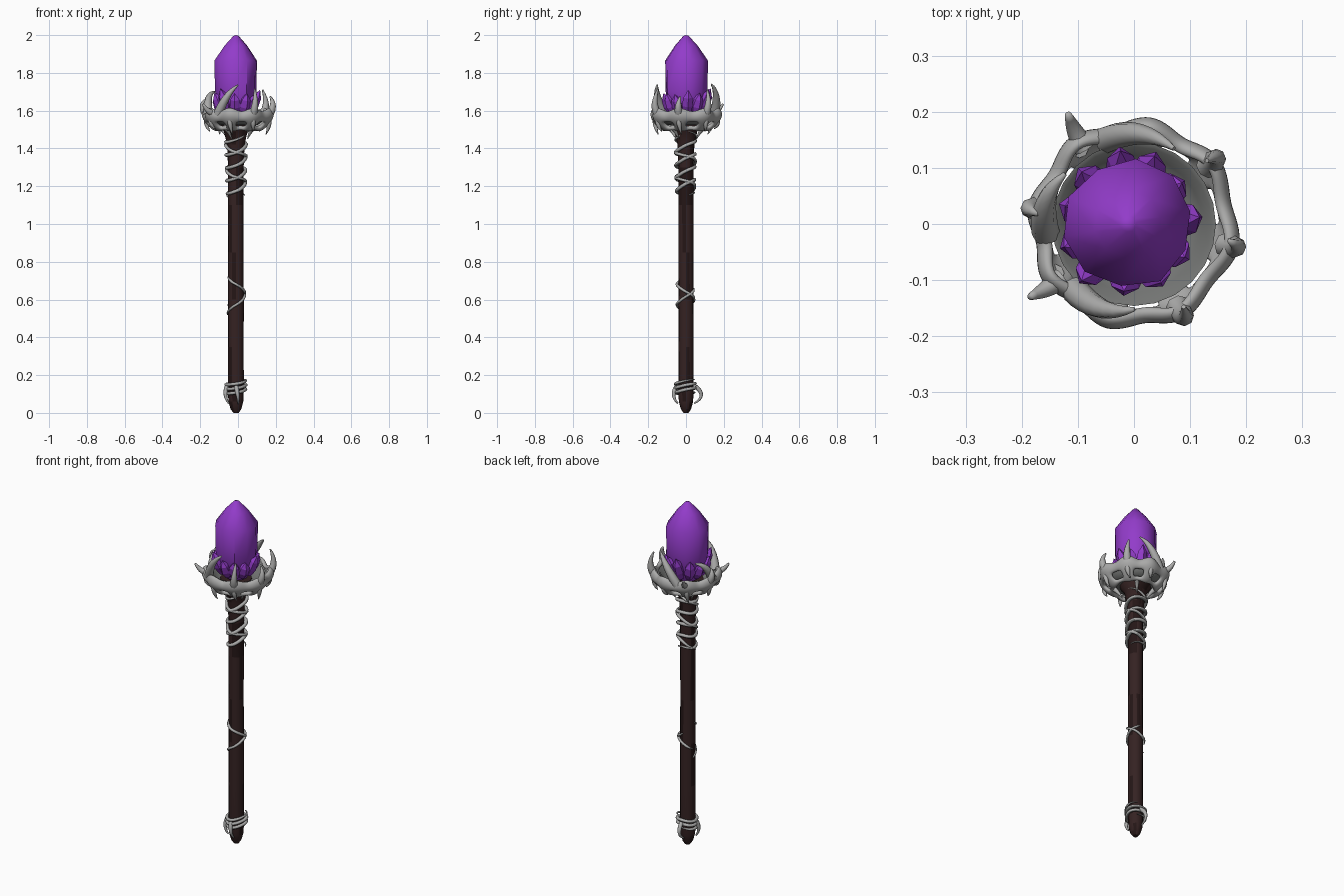
import bpy, bmesh, math, random
from mathutils import Vector, Matrix

if "Cube" in bpy.data.objects:
    bpy.data.objects.remove(bpy.data.objects["Cube"])

random.seed(4)
CX = -0.01  # axis of the staff


def material(name, rgb):
    m = bpy.data.materials.new(name)
    m.diffuse_color = (*rgb, 1)
    m.use_nodes = True
    m.node_tree.nodes["Principled BSDF"].inputs["Base Color"].default_value = m.diffuse_color
    return m


PURPLE = material("purple crystal", (0.29, 0.045, 0.59))
WOOD = material("dark wood", (0.035, 0.016, 0.016))
GRAIN = material("black wood grain", (0.018, 0.008, 0.008))
SILVER = material("grey metal", (0.41, 0.41, 0.405))
TARNISH = material("dark grey metal", (0.17, 0.175, 0.17))


def add_mesh(name, bm, mat, smooth=None, second=None, rule=None):
    """Second material goes on the faces picked by the rule."""
    bmesh.ops.recalc_face_normals(bm, faces=bm.faces)
    bm.normal_update()
    if rule:
        for f in bm.faces:
            f.material_index = int(rule(f))
    me = bpy.data.meshes.new(name)
    bm.to_mesh(me)
    bm.free()
    me.materials.append(mat)
    if second:
        me.materials.append(second)
    ob = bpy.data.objects.new(name, me)
    bpy.context.collection.objects.link(ob)
    if smooth:
        bpy.ops.object.select_all(action='DESELECT')
        bpy.context.view_layer.objects.active = ob
        ob.select_set(True)
        bpy.ops.object.shade_smooth_by_angle(angle=math.radians(smooth))
    return ob


def lathe(bm, rings, sides, jitter=0.0, mat=Matrix(), turn=0.0):
    """Closed stack of (radius, height) rings; radius 0 makes a point."""
    wob = [1 + random.uniform(-jitter, jitter) for _ in range(sides)]
    rows = []
    for r, z in rings:
        if r == 0:
            rows.append([bm.verts.new(mat @ Vector((0, 0, z)))] * sides)
            continue
        row = []
        for i in range(sides):
            a = 2 * math.pi * i / sides + turn
            row.append(bm.verts.new(mat @ Vector(
                (r * wob[i] * math.cos(a), r * wob[i] * math.sin(a), z))))
        rows.append(row)
    for lo, hi in zip(rows, rows[1:]):
        for i in range(sides):
            j = (i + 1) % sides
            vs = list(dict.fromkeys((lo[i], lo[j], hi[j], hi[i])))
            if len(vs) > 2:
                bm.faces.new(vs)
    for row in (rows[0], rows[-1]):
        if row[0] is not row[1]:
            bm.faces.new(row)


def tube(bm, pts, radii, sides=8):
    """Swept round strand with a radius per point."""
    pts = [Vector(p) for p in pts]
    prev, normal = None, None
    for k, p in enumerate(pts):
        t = (pts[min(k + 1, len(pts) - 1)] - pts[max(k - 1, 0)]).normalized()
        if normal is None:
            normal = t.orthogonal()
        normal = (normal - t * normal.dot(t)).normalized()
        side = t.cross(normal)
        row = []
        for i in range(sides):
            a = 2 * math.pi * i / sides
            row.append(bm.verts.new(p + radii[k] * (normal * math.cos(a) + side * math.sin(a))))
        if prev:
            for i in range(sides):
                j = (i + 1) % sides
                bm.faces.new((prev[i], prev[j], row[j], row[i]))
        else:
            bm.faces.new(row)
        prev = row
    bm.faces.new(prev)


def thorn(bm, a, b, c, r0, tip=0.002, steps=8):
    """Tapered spike along a quadratic curve a-b-c."""
    a, b, c = Vector(a), Vector(b), Vector(c)
    ts = [i / steps for i in range(steps + 1)]
    tube(bm, [a * (1 - t) ** 2 + b * 2 * t * (1 - t) + c * t * t for t in ts],
         [(r0 - tip) * (1 - t ** 1.6) + tip for t in ts])


def polar(deg, r, z):
    a = math.radians(deg)
    return (r * math.cos(a), r * math.sin(a), z)


# Wooden shaft: blunt tip, flared top, dark grain on scattered faces
bm = bmesh.new()
lathe(bm, [(0.014, 0.0), (0.028, 0.02), (0.039, 0.06), (0.042, 0.12), (0.041, 0.35),
           (0.042, 0.6), (0.040, 0.85), (0.041, 1.1), (0.041, 1.3), (0.046, 1.42),
           (0.062, 1.49), (0.085, 1.525), (0.085, 1.55)], 12, 0.05,
      Matrix.Translation((CX, 0, 0)))
add_mesh("shaft", bm, WOOD, 40, GRAIN, lambda f: random.random() < 0.2)

# Main crystal
bm = bmesh.new()
lathe(bm, [(0.06, 1.56), (0.09, 1.62), (0.111, 1.70), (0.114, 1.865), (0.06, 1.945),
           (0.014, 1.996), (0, 2.0)], 10, 0.03, Matrix.Translation((CX, 0, 0)), 0.2)
add_mesh("main_crystal", bm, PURPLE, 42)

# Small crystals fanned around the base
bm = bmesh.new()
for i in range(11):
    a = 2 * math.pi * i / 11 + random.uniform(-0.1, 0.1)
    length = random.uniform(0.11, 0.15)
    m = (Matrix.Translation((CX + 0.072 * math.cos(a), 0.072 * math.sin(a), 1.585))
         @ Matrix.Rotation(a, 4, 'Z') @ Matrix.Rotation(0.42, 4, 'Y'))
    lathe(bm, [(0.018, 0), (0.031, length * 0.35), (0.026, length * 0.7), (0, length)],
          5, 0.1, m)
add_mesh("small_crystals", bm, PURPLE)

# Crown: eight-cornered bowl with openings low down between the corners
CORNERS = [-13, 38, 81, 126, 171, 212, 255, 298]
cols = []
for k, a0 in enumerate(CORNERS):
    a1 = CORNERS[(k + 1) % 8] + (360 if k == 7 else 0)
    for s in range(4):
        cols.append((a0 + (a1 - a0) * s / 4, abs(s - 2) / 2))
bm = bmesh.new()
rows = []
for r, z, bump, lift in ((0.152, 1.592, 0.022, 0.028), (0.168, 1.567, 0.024, 0.012),
                         (0.153, 1.542, 0.016, 0.0), (0.124, 1.514, 0.006, -0.008),
                         (0.104, 1.507, 0.0, -0.010)):
    rows.append([bm.verts.new(polar(a, r + bump * c, z + lift * c)) for a, c in cols])
for n in range(4):
    for i in range(32):
        if n == 2 and i % 4 in (1, 2):
            continue
        j = (i + 1) % 32
        bm.faces.new((rows[n][i], rows[n][j], rows[n + 1][j], rows[n + 1][i]))
crown = add_mesh("crown_bowl", bm, SILVER, 80)
sol = crown.modifiers.new("thickness", 'SOLIDIFY')
sol.thickness = 0.026
sol.offset = 0
sub = crown.modifiers.new("rounding", 'SUBSURF')
sub.levels = sub.render_levels = 2

# Dark lining inside the bowl, seen behind the openings
bm = bmesh.new()
lathe(bm, [(0.08, 1.525), (0.105, 1.525), (0.136, 1.548), (0.146, 1.592),
           (0.138, 1.590), (0.122, 1.56), (0.09, 1.545)], 24)
add_mesh("crown_lining", bm, TARNISH, 50)

# Crown thorns
bm = bmesh.new()
# tall claws curling round the crystal: start angle, end angle, tip height
for d0, d1, top in ((186, 144, 1.70), (108, 62, 1.74), (228, 270, 1.735)):
    thorn(bm, polar(d0, 0.158, 1.58), polar((d0 + d1) / 2, 0.178, 1.69),
          polar(d1, 0.152, top), 0.025, 0.004)
# upright claws on the remaining corners
for deg, top in ((-13, 1.675), (38, 1.71), (298, 1.715), (171, 1.66)):
    thorn(bm, polar(deg, 0.166, 1.575), polar(deg, 0.208, 1.63),
          polar(deg + 3, 0.172, top), 0.022, 0.004)
# outward spikes
for deg, r in ((121, 0.228), (215, 0.226)):
    thorn(bm, polar(deg + 2, 0.16, 1.585), polar(deg + 2, 0.20, 1.59),
          polar(deg, r, 1.635), 0.019, 0.006)
# hanging hooks and struts into the shaft
for k, deg in enumerate(CORNERS):
    thorn(bm, polar(deg, 0.165, 1.56), polar(deg, 0.175, 1.52),
          polar(deg + 4, 0.15, 1.475 + 0.015 * (k % 3)), 0.016)
    if k % 2:
        thorn(bm, polar(deg + 20, 0.115, 1.515), polar(deg + 22, 0.09, 1.50),
              polar(deg + 26, 0.062, 1.45), 0.015)
add_mesh("crown_thorns", bm, SILVER, 80)


# Metal wire wound round the shaft, tarnished underneath
def coil(name, z0, z1, turns, r, start, thick, tilt=0.0, grow=0.0):
    bm = bmesh.new()
    n = int(28 * abs(turns))
    pts, rad = [], []
    for i in range(n + 1):
        t = i / n
        a = math.radians(start) + 2 * math.pi * turns * t
        rr = r + grow * t + 0.003 * math.sin(3 * a)
        pts.append((CX + rr * math.cos(a), rr * math.sin(a),
                    z0 + (z1 - z0) * t + tilt * math.sin(a + 0.6)))
        rad.append(thick * min(1, 0.3 + 6 * t, 0.3 + 6 * (1 - t)))
    tube(bm, pts, rad, 7)
    add_mesh(name, bm, SILVER, 80, TARNISH, lambda f: f.normal.z < -0.6)


coil("upper_winding", 1.14, 1.48, 5, 0.046, 20, 0.0098, 0.016, 0.008)
coil("upper_cross_winding", 1.15, 1.48, -2.5, 0.048, 200, 0.0085, 0.01, 0.008)
coil("middle_winding", 0.72, 0.57, 0.95, 0.045, 180, 0.0075)
coil("middle_cross_winding", 0.66, 0.52, -0.8, 0.045, 90, 0.0075)
coil("lower_winding", 0.10, 0.17, 3, 0.049, 60, 0.009, 0.008, 0.004)

# Small claws hanging from the lower winding
bm = bmesh.new()
for deg, out in ((85, 0.115), (195, 0.075), (270, 0.085)):
    p = [polar(deg, 0.05, 0.14), polar(deg + 8, out, 0.09), polar(deg + 15, 0.044, 0.05)]
    thorn(bm, *[(x + CX, y, z) for x, y, z in p], 0.012, 0.004)
add_mesh("lower_claws", bm, SILVER, 80)
